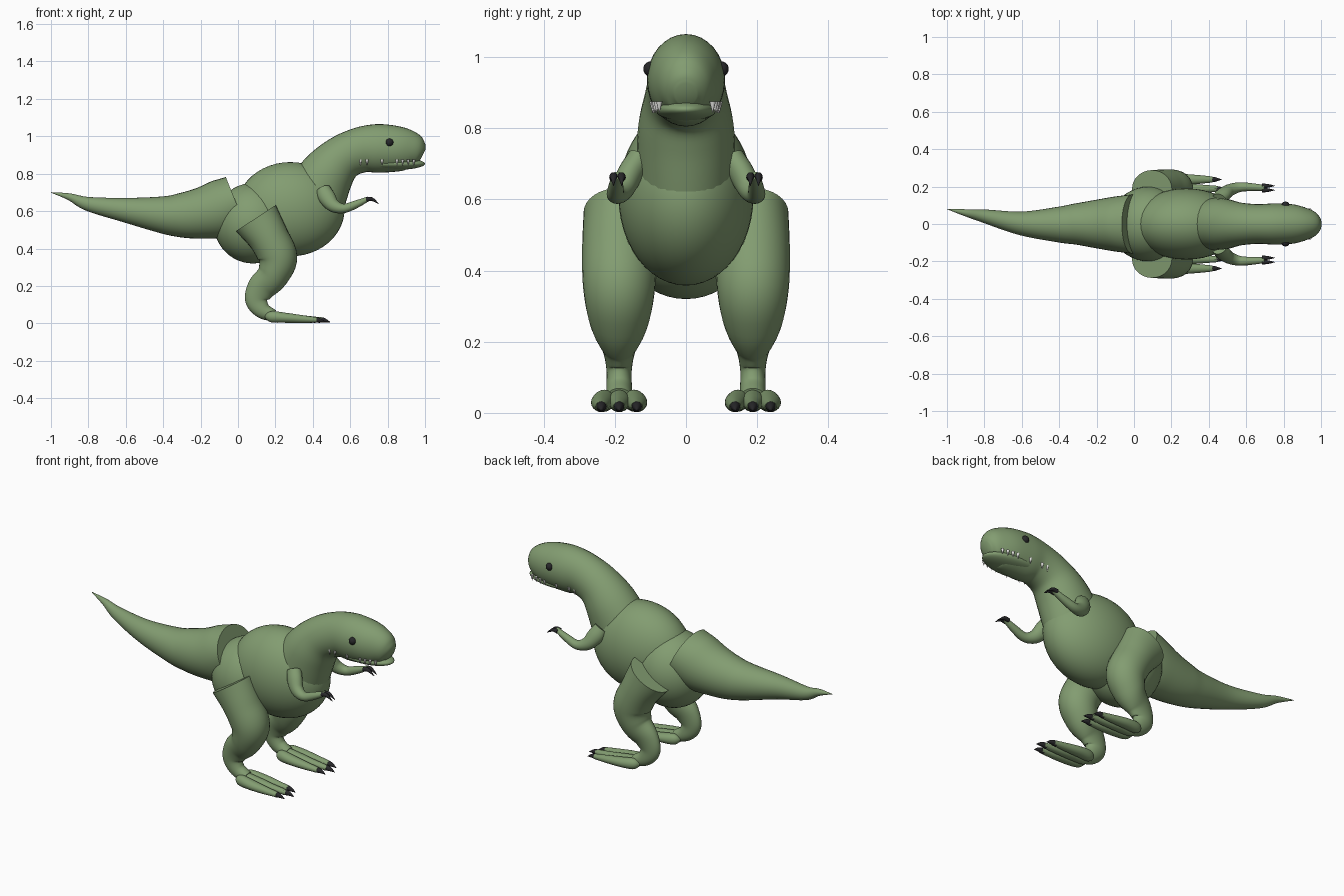
import bpy, bmesh, math
from mathutils import Vector, Matrix

if "Cube" in bpy.data.objects:
    bpy.data.objects.remove(bpy.data.objects["Cube"])


def material(name, rgb):
    m = bpy.data.materials.new(name)
    m.diffuse_color = (*rgb, 1)
    m.use_nodes = True
    m.node_tree.nodes["Principled BSDF"].inputs["Base Color"].default_value = m.diffuse_color
    return m


GREEN = material("skin green", (0.225, 0.335, 0.165))
BLACK = material("claw black", (0.02, 0.02, 0.022))
WHITE = material("tooth white", (0.85, 0.85, 0.82))


def finish(name, bm, mat, angle=40):
    bmesh.ops.recalc_face_normals(bm, faces=bm.faces)
    me = bpy.data.meshes.new(name)
    bm.to_mesh(me)
    bm.free()
    me.materials.append(mat)
    ob = bpy.data.objects.new(name, me)
    bpy.context.collection.objects.link(ob)
    bpy.ops.object.select_all(action='DESELECT')
    ob.select_set(True)
    bpy.context.view_layer.objects.active = ob
    bpy.ops.object.shade_smooth_by_angle(angle=math.radians(angle))
    return ob


def spline(a, b, c, d, t):
    return 0.5 * (2 * b + (c - a) * t + (2 * a - 5 * b + 4 * c - d) * t * t
                  + (3 * b - a - 3 * c + d) * t ** 3)


def loft(name, sections, mat=GREEN, sides=32, steps=6):
    """Smooth tube through sections (x, y, z, half width, half height)."""
    s = [Vector(v) for v in sections]
    s = [2 * s[0] - s[1]] + s + [2 * s[-1] - s[-2]]
    rows = []
    for i in range(1, len(s) - 2):
        for k in range(steps):
            rows.append(spline(*s[i - 1:i + 3], k / steps))
    rows.append(s[-2])
    pts = [Vector(r[:3]) for r in rows]
    bm = bmesh.new()
    rings = []
    for i, r in enumerate(rows):
        t = (pts[min(i + 1, len(pts) - 1)] - pts[max(i - 1, 0)]).normalized()
        up = t.cross(Vector((0, 1, 0))).normalized()
        side = up.cross(t)
        w, h = max(r[3], 0.0008), max(r[4], 0.0008)
        rings.append([bm.verts.new(pts[i] + side * w * math.cos(a) + up * h * math.sin(a))
                      for a in (2 * math.pi * j / sides for j in range(sides))])
    for p, q in zip(rings, rings[1:]):
        for j in range(sides):
            k = (j + 1) % sides
            bm.faces.new((p[j], p[k], q[k], q[j]))
    bm.faces.new(rings[0])
    bm.faces.new(rings[-1])
    return finish(name, bm, mat)


def ellipsoid(name, centre, radii, mat=GREEN, u=40, v=24):
    bm = bmesh.new()
    bmesh.ops.create_uvsphere(bm, u_segments=u, v_segments=v, radius=1,
                              matrix=Matrix.Translation(centre) @ Matrix.Diagonal((*radii, 1)))
    return finish(name, bm, mat, 60)


# Torso: hips and chest
ellipsoid("hips", (0.08, 0, 0.535), (0.21, 0.2, 0.215))
ellipsoid("chest", (0.28, 0, 0.61), (0.29, 0.19, 0.252))

# Tail, curving slightly sideways at the tip
loft("tail", [(-1, .08, .70, .001, .001), (-.9, .06, .676, .019, .019),
              (-.8, .042, .638, .036, .038), (-.6, .003, .605, .064, .066),
              (-.4, -.003, .58, .096, .1), (-.3, 0, .578, .112, .12),
              (-.2, 0, .588, .13, .137), (-.1, 0, .61, .147, .155),
              (-.01, 0, .645, .158, .148)])

# Neck and head
loft("neck_and_head", [(.40, 0, .66, .14, .175), (.48, 0, .80, .135, .145),
                       (.56, 0, .885, .116, .122), (.66, 0, .928, .106, .122),
                       (.75, 0, .935, .11, .13), (.85, 0, .932, .105, .122),
                       (.92, 0, .922, .086, .105), (.965, 0, .905, .062, .075),
                       (.985, 0, .895, .03, .035)])
ellipsoid("lower_jaw", (.82, 0, .853), (.18, .086, .034))

TEETH = [(.655, .09), (.69, .092), (.77, .094), (.85, .09), (.88, .087), (.91, .082), (.94, .075)]

for s, tag in ((-1, "right"), (1, "left")):
    # Eye
    ellipsoid(f"{tag}_eye", (.81, s * .1, .967), (.021, .02, .021), BLACK, 20, 12)

    # Teeth hanging along the mouth line
    bm = bmesh.new()
    for x, y in TEETH:
        bmesh.ops.create_cone(bm, cap_ends=True, segments=10, radius1=0.0005, radius2=.009, depth=.032,
                              matrix=Matrix.Translation((x, s * y, .859)))
    finish(f"{tag}_teeth", bm, WHITE)

    # Leg from flat-topped thigh down to ankle
    y = s * .188
    loft(f"{tag}_leg", [(.096, y, .563, .1, .127), (.165, y, .455, .104, .108),
                        (.212, y, .35, .101, .105), (.185, y, .255, .083, .085),
                        (.125, y, .19, .05, .075), (.10, y, .125, .036, .062),
                        (.13, y, .07, .036, .045), (.19, y, .04, .036, .032)])

    # Toes and toe claws
    for n, d in enumerate((-1, 0, 1)):
        ty, far = y + d * .05, .025 if d == 0 else 0
        loft(f"{tag}_toe_{n}", [(.15, y + d * .025, .035, .012, .012),
                                (.18, y + d * .04, .035, .028, .03),
                                (.25, y + d * .048, .03, .031, .027),
                                (.34, ty, .023, .024, .021),
                                (.42 + far, ty, .018, .016, .014)], sides=20)
        loft(f"{tag}_toe_claw_{n}", [(.405 + far, ty, .018, .016, .016),
                                     (.435 + far, ty, .017, .012, .012),
                                     (.468 + far, ty, .006, .001, .001)], BLACK, 12, 4)

    # Arm and finger claws
    loft(f"{tag}_arm", [(.455, s * .13, .715, .035, .04), (.475, s * .155, .675, .036, .045),
                        (.51, s * .18, .63, .033, .036), (.565, s * .197, .614, .026, .025),
                        (.63, s * .197, .636, .021, .021), (.70, s * .193, .667, .015, .012)], sides=24)
    for n, cy in enumerate((.181, .204)):
        loft(f"{tag}_finger_claw_{n}", [(.685, s * cy, .662, .012, .012),
                                        (.715, s * cy, .664, .010, .010),
                                        (.753, s * cy, .639, .001, .001)], BLACK, 12, 4)
